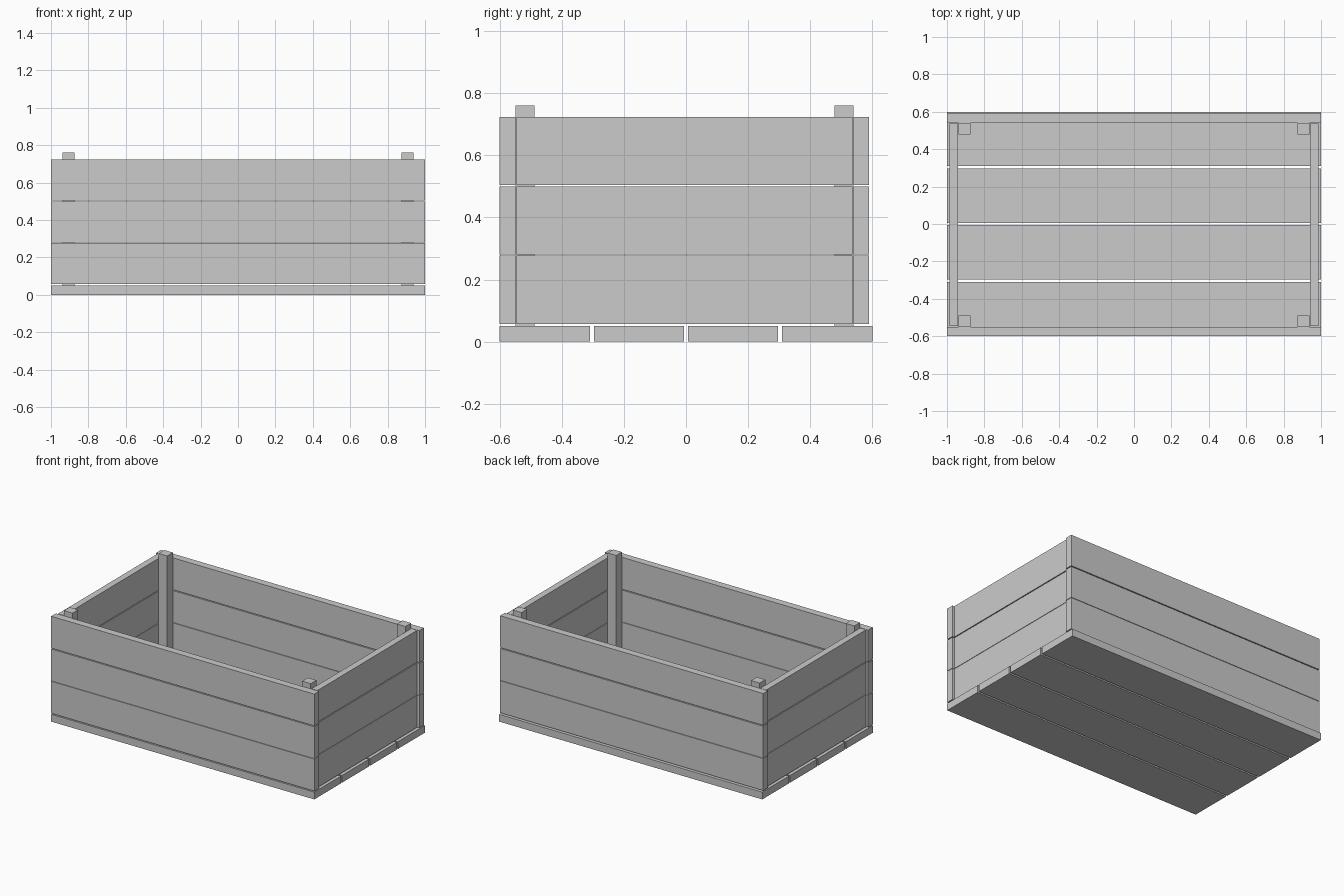
import bpy

# Remove the default cube
old = bpy.data.objects.get("Cube")
if old:
    bpy.data.objects.remove(old, do_unlink=True)

wood = bpy.data.materials.new("light grey")
wood.use_nodes = True
GREY = (0.6, 0.6, 0.6, 1.0)
wood.diffuse_color = GREY
wood.node_tree.nodes["Principled BSDF"].inputs["Base Color"].default_value = GREY


def board(name, x, y, z):
    """Add a box that spans the given (low, high) range on each axis."""
    spans = (x, y, z)
    bpy.ops.mesh.primitive_cube_add(size=1, location=[(a + b) / 2 for a, b in spans])
    obj = bpy.context.object
    obj.name = name
    obj.scale = [b - a for a, b in spans]
    bpy.ops.object.transform_apply(location=False, rotation=False, scale=True)
    obj.data.materials.append(wood)
    return obj


# Floor planks, running the full length with narrow gaps
PLANK, PITCH = 0.291, 0.303
for i in range(4):
    y = -0.6 + i * PITCH
    board(f"floor_plank_{i + 1}", (-1, 1), (y, y + PLANK), (0, 0.05))

# Three rows of wall boards
FRONT, BACK = -0.55, 0.54
rows = ((0.057, 0.277), (0.280, 0.499), (0.505, 0.724))
for i, z in enumerate(rows, 1):
    board(f"front_board_{i}", (-1, 1), (FRONT - 0.05, FRONT), z)
    board(f"back_board_{i}", (-1, 1), (BACK, BACK + 0.05), z)
    # End boards sit between the long walls, set slightly in
    board(f"left_end_board_{i}", (0.941, 0.986), (FRONT + 0.004, BACK - 0.003), z)
    board(f"right_end_board_{i}", (-0.986, -0.941), (FRONT + 0.004, BACK - 0.003), z)

# Corner posts, standing on the floor and rising above the walls
POST = 0.062
for side, x in (("left", (0.873, 0.938)), ("right", (-0.938, -0.873))):
    board(f"front_{side}_post", x, (FRONT, FRONT + POST), (0.05, 0.76))
    board(f"back_{side}_post", x, (BACK - POST, BACK), (0.05, 0.76))
